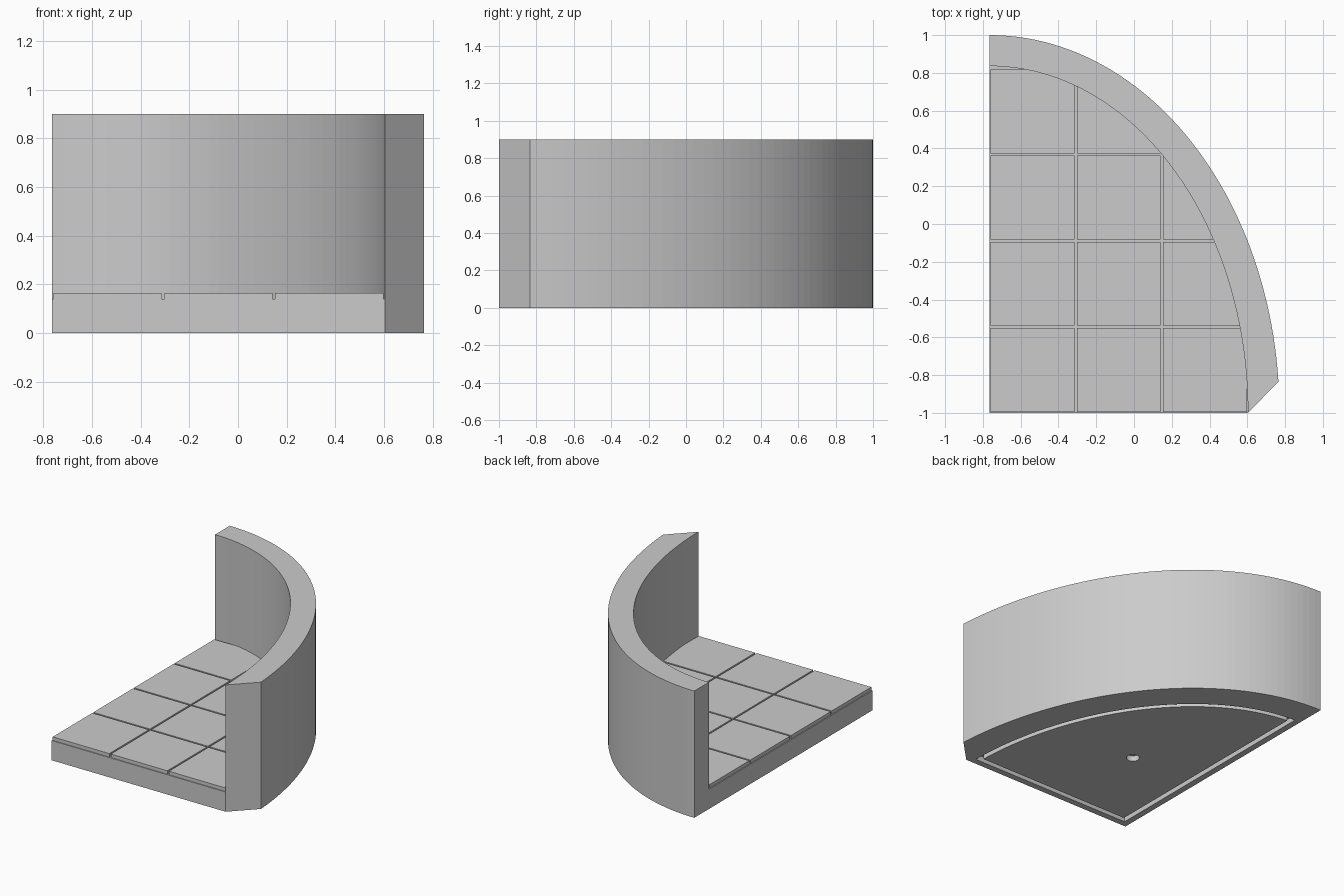
import bpy, bmesh, math

if "Cube" in bpy.data.objects:
    bpy.data.objects.remove(bpy.data.objects["Cube"], do_unlink=True)

CX, CY = -0.765, -1.0          # centre of the quarter ellipse
INNER = (1.368, 1.836)         # inner wall radii
OUTER = (1.535, 2.0)           # outer wall radii
HEIGHT, BASE_TOP, TILE_TOP = 0.9, 0.14, 0.165
CELL, GAP = INNER[0] / 3, 0.006

stone = bpy.data.materials.new("grey_stone")
stone.use_nodes = True
grey = (0.6, 0.6, 0.6, 1)
stone.diffuse_color = grey
stone.node_tree.nodes["Principled BSDF"].inputs["Base Color"].default_value = grey


def arc(radii, start=0.0, end=math.pi / 2, steps=48):
    """Points along a quarter ellipse, from the front round to the back."""
    pts = []
    for i in range(steps + 1):
        a = start + (end - start) * i / steps
        pts.append((CX + radii[0] * math.cos(a), CY + radii[1] * math.sin(a)))
    return pts


def add_prism(bm, outline, z0, z1):
    """Add a closed prism over a flat outline."""
    low = [bm.verts.new((x, y, z0)) for x, y in outline]
    high = [bm.verts.new((x, y, z1)) for x, y in outline]
    bm.faces.new(low[::-1])
    bm.faces.new(high)
    for i in range(len(low)):
        bm.faces.new((low[i - 1], low[i], high[i], high[i - 1]))


def make(name, prisms):
    """Build one object from prisms with anticlockwise outlines."""
    bm = bmesh.new()
    for p in prisms:
        add_prism(bm, *p)
    mesh = bpy.data.meshes.new(name)
    bm.to_mesh(mesh)
    bm.free()
    mesh.materials.append(stone)
    obj = bpy.data.objects.new(name, mesh)
    bpy.context.collection.objects.link(obj)
    return obj


def boolean(obj, cutter, operation):
    """Apply a boolean and discard its cutter."""
    cutter.hide_render = True
    mod = obj.modifiers.new("cut", "BOOLEAN")
    mod.operation, mod.solver, mod.object = operation, "EXACT", cutter
    graph = bpy.context.evaluated_depsgraph_get()
    result = bpy.data.meshes.new_from_object(obj.evaluated_get(graph))
    obj.modifiers.clear()
    obj.data = result
    bpy.data.objects.remove(cutter, do_unlink=True)


def quarter(inset):
    """Quarter ellipse floor outline, moved inward by an inset."""
    a, b = (r - inset for r in INNER)
    return [(CX + inset, CY + inset)] + arc((a, b), math.asin(inset / b), math.acos(inset / a))


# Curved wall with a slanted front end
outer = arc(OUTER, math.asin(0.165 / OUTER[1]))
make("curved_wall", [(outer + arc(INNER)[::-1], 0, HEIGHT)])

# Floor base with a groove and a round hole underneath
base = make("floor_base", [(quarter(0), 0, BASE_TOP)])
groove = make("groove_cutter", [(quarter(0.045), -0.05, 0.04)])
boolean(groove, make("groove_core", [(quarter(0.08), -0.1, 0.1)]), "DIFFERENCE")
boolean(base, groove, "DIFFERENCE")
hole = [(-0.222 + 0.043 * math.cos(math.tau * i / 32),
         -0.277 + 0.043 * math.sin(math.tau * i / 32)) for i in range(32)]
boolean(base, make("hole_cutter", [(hole, -0.05, 0.04)]), "DIFFERENCE")

# Square floor tiles trimmed to the wall curve
tiles = []
for i in range(3):
    for j in range(4):
        x0, y0 = CX + i * CELL + GAP, CY + j * CELL + GAP
        x1, y1 = x0 + CELL - 2 * GAP, y0 + CELL - 2 * GAP
        tiles.append(([(x0, y0), (x1, y0), (x1, y1), (x0, y1)], BASE_TOP, TILE_TOP))
floor = make("floor_tiles", tiles)
boolean(floor, make("tile_trimmer", [(quarter(0), 0.05, 0.3)]), "INTERSECT")
